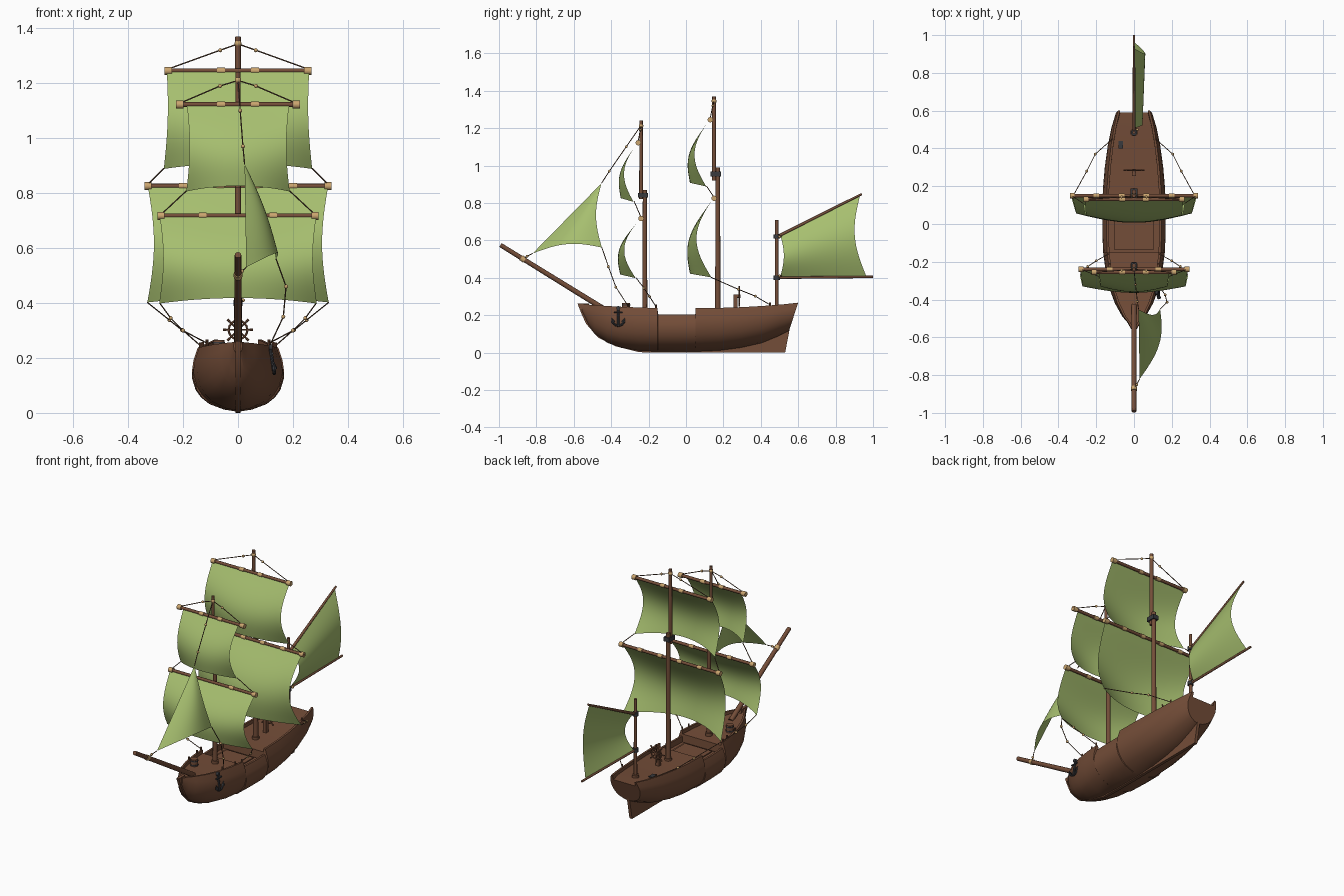
import bpy, bmesh, math
from math import sin, cos, pi
from mathutils import Vector as V, Matrix

if "Cube" in bpy.data.objects:
    bpy.data.objects.remove(bpy.data.objects["Cube"])


def mat(name, r, g, b):
    m = bpy.data.materials.new(name)
    m.diffuse_color = (r, g, b, 1)
    m.use_nodes = True
    m.node_tree.nodes["Principled BSDF"].inputs["Base Color"].default_value = m.diffuse_color
    return m


WOOD = mat("brown wood", .175, .075, .040)
SAIL = mat("green cloth", .385, .52, .16)
TAN = mat("tan bands", .60, .38, .16)
IRON = mat("dark iron", .040, .042, .048)
ROPE = mat("rope brown", .13, .07, .04)


def finish(name, bm, m, angle=40):
    """Turn a bmesh into an object, smooth except at sharp edges."""
    bmesh.ops.recalc_face_normals(bm, faces=bm.faces)
    for f in bm.faces:
        f.smooth = True
    for e in bm.edges:
        e.smooth = len(e.link_faces) == 2 and e.calc_face_angle(0) < math.radians(angle)
    me = bpy.data.meshes.new(name)
    bm.to_mesh(me)
    bm.free()
    me.materials.append(m)
    ob = bpy.data.objects.new(name, me)
    bpy.context.collection.objects.link(ob)
    return ob


def add_rod(bm, a, b, r1, r2=None, n=12):
    a, b = V(a), V(b)
    d = b - a
    M = Matrix.Translation((a + b) / 2) @ d.to_track_quat('Z', 'Y').to_matrix().to_4x4()
    bmesh.ops.create_cone(bm, cap_ends=True, segments=n, radius1=r1,
                          radius2=r1 if r2 is None else r2, depth=d.length, matrix=M)


def rod(name, a, b, r1, r2=None, m=WOOD, n=12):
    bm = bmesh.new()
    add_rod(bm, a, b, r1, r2, n)
    return finish(name, bm, m)


def box(name, c, s, m=WOOD):
    bm = bmesh.new()
    bmesh.ops.create_cube(bm, size=1, matrix=Matrix.Translation(c) @ Matrix.Diagonal((*s, 1)))
    return finish(name, bm, m)


def ball(name, c, r, m=TAN):
    bm = bmesh.new()
    bmesh.ops.create_uvsphere(bm, u_segments=10, v_segments=6, radius=r, matrix=Matrix.Translation(c))
    return finish(name, bm, m, 60)


def rope(name, pts):
    """Thin rope with a small block at each inner point."""
    bm = bmesh.new()
    for a, b in zip(pts, pts[1:]):
        add_rod(bm, a, b, .0024, n=6)
    finish(name, bm, ROPE)
    for p in pts[1:-1]:
        ball(name + "_block", p, .0075)


def cloth(name, f, nu=20, nv=16):
    """Sail surface from a function of u and v, both 0..1."""
    bm = bmesh.new()
    g = [[bm.verts.new(f(i / nu, j / nv)) for i in range(nu + 1)] for j in range(nv + 1)]
    for j in range(nv):
        for i in range(nu):
            bm.faces.new((g[j][i], g[j][i + 1], g[j + 1][i + 1], g[j + 1][i]))
    bmesh.ops.solidify(bm, geom=bm.faces[:], thickness=.005)
    return finish(name, bm, SAIL)


# Hull: stations of y, rake, half width, keel z, rail z, deck z
stations = [
    (-.555, 0, .016, .215, .258, .25), (-.52, 0, .036, .145, .256, .24), (-.49, 0, .062, .10, .254, .236),
    (-.42, 0, .101, .052, .249, .229), (-.345, 0, .129, .025, .245, .225), (-.25, 0, .150, .008, .241, .221),
    (-.152, 0, .163, .004, .238, .218), (-.150, 0, .163, .004, .205, .17), (-.05, 0, .168, .004, .204, .17),
    (.05, 0, .168, .004, .205, .17), (.052, 0, .168, .004, .238, .218), (.18, 0, .165, .010, .239, .219),
    (.30, .005, .155, .025, .243, .223), (.42, .015, .139, .050, .250, .230),
    (.52, .03, .120, .085, .258, .238), (.60, .05, .098, .115, .267, .24)]
section = [(.30, .04), (.62, .14), (.80, .26), (.92, .40), (1, .62), (.965, .8), (.87, 1)]
bm = bmesh.new()
rings = []
for y, rake, w, zk, zr, zd in stations:
    half = [(w * a, zk + (zr - zk) * b) for a, b in section]
    xi = max(half[-1][0] - .012, .003)
    half += [(xi, zr), (xi, zd)]
    pts = [(0, zk)] + half + [(0, zd)] + [(-x, z) for x, z in reversed(half)]
    rings.append([bm.verts.new((x, y - rake * (zr - z) / (zr - zk), z)) for x, z in pts])
for a, b in zip(rings, rings[1:]):
    n = len(a)
    for i in range(n):
        bm.faces.new((a[i], a[(i + 1) % n], b[(i + 1) % n], b[i]))
bm.faces.new(rings[0])
bm.faces.new(rings[-1])
finish("hull", bm, WOOD, 30)

# Stem, keel and stern fin as one thin profile
prof = [(-.58, .262), (-.562, .215), (-.535, .155), (-.47, .08), (-.38, .035), (-.25, .002), (-.1, 0), (.53, 0),
        (.555, .13), (.4, .07), (.2, .03), (-.2, .03), (-.36, .06), (-.45, .11), (-.51, .2), (-.52, .262)]
bm = bmesh.new()
face = bm.faces.new([bm.verts.new((-.009, y, z)) for y, z in prof])
ext = bmesh.ops.extrude_face_region(bm, geom=[face])
bmesh.ops.translate(bm, vec=(.018, 0, 0), verts=[e for e in ext['geom'] if isinstance(e, bmesh.types.BMVert)])
finish("keel_and_stem", bm, WOOD, 30)

# Deck fittings
box("hatch_frame", (0, -.05, .173), (.21, .17, .012))
box("hatch_cover", (0, -.05, .180), (.18, .14, .010))
box("deck_grate", (-.07, .42, .232), (.026, .04, .012), IRON)
rod("barrel_body", (-.07, -.32, .22), (-.07, -.32, .266), .021)
for z in (.231, .255):
    rod("barrel_hoop", (-.07, -.32, z - .003), (-.07, -.32, z + .003), .0225, m=IRON)

# Steering wheel
box("wheel_stand", (0, .265, .265), (.022, .02, .09))
bm = bmesh.new()
wc = V((0, .285, .302))
ring = [wc + V((.034 * cos(i * pi / 12), 0, .034 * sin(i * pi / 12))) for i in range(24)]
for i in range(24):
    add_rod(bm, ring[i], ring[(i + 1) % 24], .004, n=6)
for i in range(8):
    d = V((cos(i * pi / 4), 0, sin(i * pi / 4)))
    add_rod(bm, wc, wc + d * .052, .003, n=6)
    add_rod(bm, wc + d * .042, wc + d * .055, .0045, n=6)
add_rod(bm, (0, .26, .302), (0, .292, .302), .009)
finish("steering_wheel", bm, WOOD)

# Anchor on the right bow
bm = bmesh.new()
add_rod(bm, (.118, -.362, .235), (.132, -.362, .145), .006, n=8)
add_rod(bm, (.124, -.385, .216), (.124, -.339, .216), .005, n=8)
arc = [V((.132, -.362 + .032 * sin(t), .177 - .034 * cos(t))) for t in [(-1.3 + i * .325) for i in range(9)]]
for a, b in zip(arc, arc[1:]):
    add_rod(bm, a, b, .006, n=8)
for p, s in ((arc[0], -1), (arc[-1], 1)):
    add_rod(bm, p + V((0, -s * .004, -.006)), p + V((0, s * .005, .016)), .011, .001, 8)
add_rod(bm, (.112, -.362, .238), (.126, -.362, .238), .011)
finish("anchor", bm, IRON)

# Masts and bowsprit
rod("main_lower_mast", (0, .17, .17), (0, .17, .99), .0145, .012)
rod("main_topmast", (0, .15, .92), (0, .15, 1.37), .0115, .010)
rod("fore_lower_mast", (0, -.22, .21), (0, -.22, .87), .0135, .011)
rod("fore_topmast", (0, -.24, .82), (0, -.24, 1.24), .0105, .009)
rod("mizzen_mast", (0, .485, .22), (0, .485, .71), .010, .009)
rod("bowsprit", (0, -.43, .228), (0, -.992, .575), .0145, .012)
box("main_mast_cap", (0, .16, .955), (.036, .056, .026), IRON)
box("fore_mast_cap", (0, -.23, .842), (.034, .054, .024), IRON)
for z in (.62, .40):
    rod("mizzen_band", (0, .485, z - .011), (0, .485, z + .011), .017, m=IRON)
for y, z in ((.17, .225), (-.22, .23), (.485, .243)):
    rod("mast_collar", (0, y, z - .01), (0, y, z + .008), .02)
ball("main_mast_knob", (0, .15, 1.345), .0135)
ball("fore_mast_knob", (0, -.24, 1.212), .0125)
rod("bowsprit_band", (0, -.862, .494), (0, -.882, .507), .0155, m=TAN)


# Yards with tan bands, and square sails
def square_rig(name, y, z, half, bands, top, mid, bot, foot, depth, ret):
    rod(name + "_yard", (-half, y, z), (half, y, z), .009)
    for s in (-1, 1):
        rod(name + "_yard_end", (s * (half - .026), y, z), (s * half, y, z), .0145, m=TAN)
        for b in bands:
            rod(name + "_yard_band", (s * b - .014, y, z), (s * b + .014, y, z), .0115, m=TAN)

    def f(u, v):
        s = 2 * u - 1
        c = 1 - s * s
        w = top + (bot - top) * v - (top + bot - 2 * mid) / 2 * sin(pi * v)
        yy = y - .004 - .68 * depth * sin(pi * v) - ret * v * (1 - c) - depth * c * v ** 1.6
        return (s * w, yy, z - (z - foot) * v + .02 * c * v * v)
    cloth(name + "_sail", f)


square_rig("main_lower", .15, .825, .34, (.20, .065), .328, .306, .33, .402, .125, .01)
square_rig("main_upper", .13, 1.245, .267, (.062,), .259, .256, .27, .888, .105, .018)
square_rig("fore_lower", -.24, .717, .293, (.128,), .285, .272, .287, .398, .108, .025)
square_rig("fore_upper", -.255, 1.122, .225, (.062,), .186, .176, .188, .806, .09, .022)

# Spanker: boom, gaff and sail
rod("spanker_boom", (0, .485, .400), (0, 1.0, .405), .0065)
rod("spanker_gaff", (0, .485, .618), (0, .94, .848), .0085, .006)


def spanker(u, v):
    a = V((0, .505, .628)).lerp(V((0, .505, .408)), v) + V((0, .018, 0)) * sin(pi * v)
    b = V((0, .93, .838)).lerp(V((0, .965, .406)), v) - V((0, .045, 0)) * sin(pi * v)
    return a.lerp(b, u) + V(((.045 + .015 * u) * sin(pi * v), 0, 0))


cloth("spanker_sail", spanker)
for z in (.62, .41):
    rope("spanker_lashing", [(0, .485, z), (.018, .5, z), (.004, .512, z)])

# Jib
HEAD, TACK, CLEW = V((.024, -.452, .905)), V((.03, -.82, .53)), V((.138, -.45, .562))


def jib(u, v):
    v = .015 + .985 * v
    a = HEAD.lerp(TACK, v)
    b = HEAD.lerp(CLEW, v) + V((.018, -.03, 0)) * sin(pi * v)
    return a.lerp(b, u) + V((.05 * v, 0, .034 * v * v)) * sin(pi * u)


cloth("jib_sail", jib)

# Rigging
rope("jib_halyard", [(0, -.24, 1.215), (.008, -.32, 1.10), (.018, -.41, .97), HEAD])
rope("jib_tack_rope", [TACK, (.014, -.85, .515), (0, -.872, .50)])
rope("jib_sheet", [CLEW, (.175, -.415, .46), (.165, -.375, .35), (.118, -.31, .25)])
for s in (-1, 1):
    rope("main_sheet", [(s * .33, .135, .402), (s * .25, .28, .338), (s * .205, .37, .302), (s * .115, .45, .255)])
    rope("fore_sheet", [(s * .285, -.267, .40), (s * .245, -.225, .345), (s * .20, -.195, .30), (s * .137, -.16, .245)])
    rope("main_lift", [(s * .245, .13, 1.255), (s * .065, .143, 1.32), (0, .15, 1.343)])
    rope("fore_lift", [(s * .20, -.255, 1.132), (s * .065, -.245, 1.19), (0, -.24, 1.21)])
    rope("main_upper_sheet", [(s * .27, .11, .89), (s * .33, .15, .83)])
    rope("fore_upper_sheet", [(s * .188, -.277, .808), (s * .28, -.24, .722)])
    # Belaying pins where the sheets meet the rail
    for x, y, z in ((.113, .45, .25), (.137, -.16, .238), (.128, -.21, .24), (.112, -.31, .243)):
        rod("rail_pin", (s * x, y, z - .01), (s * x, y, z + .018), .005, n=8)
